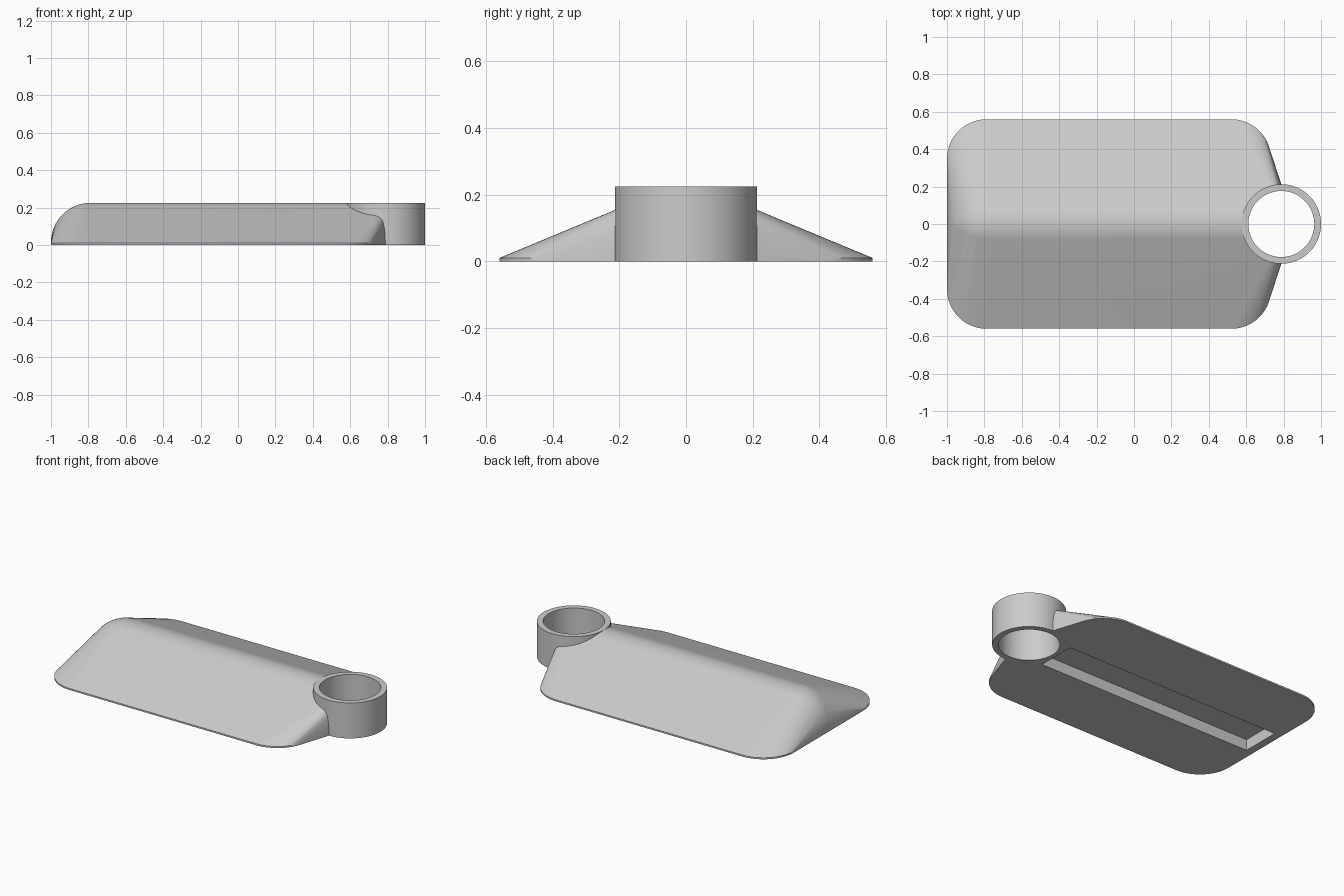
import bpy, bmesh
from math import cos, sin, pi

if "Cube" in bpy.data.objects:
    bpy.data.objects.remove(bpy.data.objects["Cube"])

R = 0.2125            # ring, ridge and corner radius
END = 1 - R           # ring centre, mirrored for the rounded nose
TOP = 0.225
LIP = 0.01            # thickness of the outer rim
SEG = 96

grey = bpy.data.materials.new("plain grey")
grey.use_nodes = True
grey.diffuse_color = (0.6, 0.6, 0.6, 1)
grey.node_tree.nodes["Principled BSDF"].inputs["Base Color"].default_value = grey.diffuse_color


def add_object(name, bm):
    mesh = bpy.data.meshes.new(name)
    bm.to_mesh(mesh)
    bm.free()
    mesh.materials.append(grey)
    ob = bpy.data.objects.new(name, mesh)
    bpy.context.collection.objects.link(ob)
    return ob


def cylinder(name, radius, z0, z1):
    bm = bmesh.new()
    bmesh.ops.create_cone(bm, cap_ends=True, segments=SEG, radius1=radius, radius2=radius, depth=z1 - z0)
    bmesh.ops.translate(bm, verts=bm.verts, vec=(END, 0, (z0 + z1) / 2))
    return add_object(name, bm)


def boolean(target, tool, operation):
    mod = target.modifiers.new(tool.name, 'BOOLEAN')
    mod.object, mod.operation, mod.solver = tool, operation, 'EXACT'
    bpy.context.view_layer.objects.active = target
    bpy.ops.object.modifier_apply(modifier=mod.name)
    bpy.data.objects.remove(tool)


# Body: hull of a thin rounded plate and a ridge with a domed nose
bm = bmesh.new()
for cx in (-END, 0.52):
    for cy in (0.56 - R, R - 0.56):
        for i in range(SEG):
            a = 2 * pi * i / SEG
            for z in (0, LIP):
                bm.verts.new((cx + R * cos(a), cy + R * sin(a), z))
rise = TOP - R
for i in range(49):
    a = pi * i / 48
    bm.verts.new((END, R * cos(a), rise + R * sin(a)))
    for j in range(17):
        b = pi / 2 * j / 16
        bm.verts.new((-END - R * sin(a) * cos(b), R * cos(a), rise + R * sin(a) * sin(b)))
for y in (-R, R):
    bm.verts.new((END, y, 0))
bmesh.ops.remove_doubles(bm, verts=bm.verts, dist=0.0001)
hull = bmesh.ops.convex_hull(bm, input=bm.verts)
loose = {v for v in hull["geom_interior"] + hull["geom_unused"] if isinstance(v, bmesh.types.BMVert)}
bmesh.ops.delete(bm, geom=list(loose), context='VERTS')
bmesh.ops.dissolve_limit(bm, angle_limit=0.002, verts=bm.verts, edges=bm.edges)
bmesh.ops.recalc_face_normals(bm, faces=bm.faces)
body = add_object("body_with_ring", bm)

# Ring at the end, with its through hole
boolean(body, cylinder("ring", R, 0, TOP), 'UNION')
boolean(body, cylinder("ring_hole", 0.1765, -0.1, 0.4), 'DIFFERENCE')

# Long slot in the underside
bm = bmesh.new()
bmesh.ops.create_cube(bm, size=1)
x0, x1, depth = -0.95, 0.585, 0.07
bmesh.ops.scale(bm, verts=bm.verts, vec=(x1 - x0, 0.25, 2 * depth))
bmesh.ops.translate(bm, verts=bm.verts, vec=((x0 + x1) / 2, 0, 0))
boolean(body, add_object("slot", bm), 'DIFFERENCE')

bpy.ops.object.select_all(action='DESELECT')
body.select_set(True)
bpy.context.view_layer.objects.active = body
bpy.ops.object.shade_smooth_by_angle(angle=0.5)
